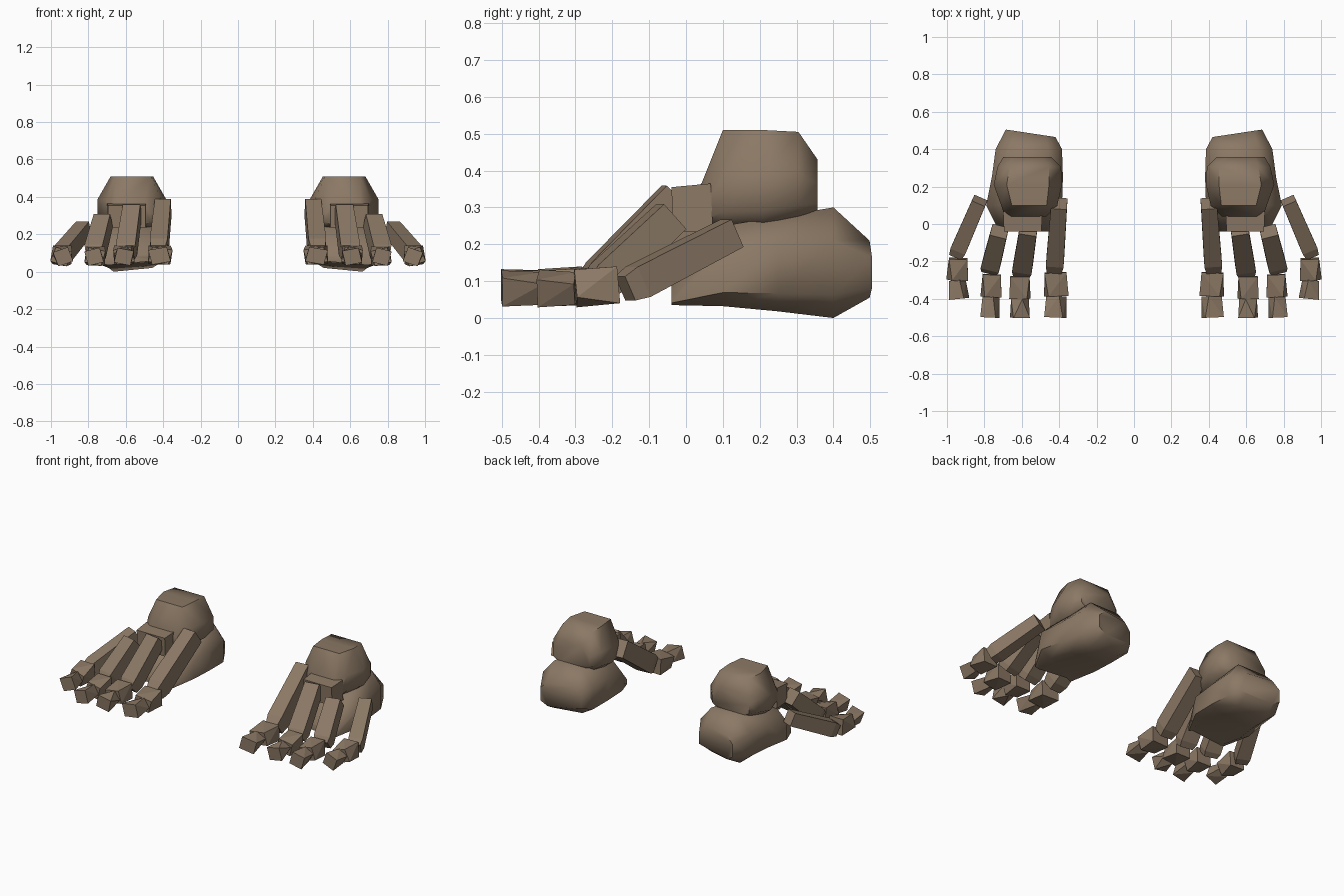
import bpy, bmesh, math
from mathutils import Vector

if "Cube" in bpy.data.objects:
    bpy.data.objects.remove(bpy.data.objects["Cube"])

bone = bpy.data.materials.new("brown bone")
bone.diffuse_color = (0.26, 0.19, 0.13, 1)
bone.use_nodes = True
bone.node_tree.nodes["Principled BSDF"].inputs["Base Color"].default_value = bone.diffuse_color


def skin(name, rings, side, smooth=False):
    """Join equal-sized rings of points into a closed solid."""
    bm = bmesh.new()
    loops = [[bm.verts.new((p[0] * side, p[1], p[2])) for p in r] for r in rings]
    n = len(loops[0])
    for a, b in zip(loops, loops[1:]):
        for i in range(n):
            j = (i + 1) % n
            bm.faces.new((a[i], a[j], b[j], b[i]))
    bm.faces.new(loops[0])
    bm.faces.new(loops[-1])
    bmesh.ops.recalc_face_normals(bm, faces=bm.faces)
    if not smooth:
        bmesh.ops.triangulate(bm, faces=[f for f in bm.faces if len(f.verts) == 4])
    me = bpy.data.meshes.new(name)
    bm.to_mesh(me)
    bm.free()
    me.materials.append(bone)
    ob = bpy.data.objects.new(name, me)
    bpy.context.collection.objects.link(ob)
    if smooth:
        bpy.ops.object.select_all(action='DESELECT')
        ob.select_set(True)
        bpy.context.view_layer.objects.active = ob
        bpy.ops.object.shade_smooth_by_angle(angle=math.radians(58))


def beam(name, side, stations):
    """Four-sided bone through stations of (centre, width, height, roll)."""
    axis = (Vector(stations[-1][0]) - Vector(stations[0][0])).normalized()
    across = axis.cross(Vector((0, 0, 1))).normalized()
    up = across.cross(axis)
    rings = []
    for c, w, h, roll in stations:
        ring = []
        for k in range(4):
            t = math.radians(45 + 90 * k + roll)
            ring.append(Vector(c) + across * w * 0.707 * math.cos(t)
                        + up * h * 0.707 * math.sin(t))
        rings.append(ring)
    skin(name, rings, side)


def lump(name, side, sections, shoulder, tilt=0.0):
    """Eight-sided rounded bone from (y, x0, x1, z0, z1, chamfer, y skew).
    Tilt raises the inner edge of the underside."""
    rings = []
    for y, x0, x1, z0, z1, k, skew in sections:
        cx, cz, a, b = (x0 + x1) / 2, (z0 + z1) / 2, (x1 - x0) / 2, (z1 - z0) / 2
        ring = []
        for u, v in ((-k, -1), (k, -1), (1, -k), (1, shoulder),
                     (k, 1), (-k, 1), (-1, shoulder), (-1, -k)):
            lift = tilt if (u, v) == (-k, -1) else 0
            ring.append((cx + u * a, y + skew * u, cz + v * b + lift))
        rings.append(ring)
    skin(name, rings, side, True)


# Long foot bones: start, end, width, height
LONG = [((0.40, 0.11, 0.345), (0.425, -0.24, 0.10), 0.095, 0.115),
        ((0.565, -0.03, 0.33), (0.60, -0.26, 0.09), 0.105, 0.09),
        ((0.72, -0.04, 0.275), (0.77, -0.24, 0.085), 0.10, 0.10),
        ((0.825, 0.125, 0.23), (0.95, -0.165, 0.08), 0.085, 0.09)]

# Toes: base, joint, tip, width, tip roll
TOES = [((0.42, -0.26, 0.09), (0.415, -0.385, 0.085), (0.42, -0.50, 0.085), 0.12, 12),
        ((0.61, -0.28, 0.09), (0.61, -0.40, 0.085), (0.61, -0.50, 0.08), 0.105, -12),
        ((0.76, -0.27, 0.085), (0.765, -0.39, 0.08), (0.77, -0.50, 0.08), 0.10, 15),
        ((0.94, -0.185, 0.09), (0.945, -0.30, 0.08), (0.935, -0.40, 0.08), 0.10, 20)]

for side, label in ((1, "right"), (-1, "left")):
    # Ankle knuckle, narrower toward the top
    lump(label + "_ankle", side, [
        (0.04, 0.47, 0.69, 0.25, 0.36, 0.7, 0),
        (0.10, 0.41, 0.71, 0.235, 0.51, 0.62, 0),
        (0.21, 0.385, 0.75, 0.24, 0.51, 0.62, 0),
        (0.305, 0.39, 0.73, 0.26, 0.505, 0.62, 0),
        (0.357, 0.44, 0.70, 0.28, 0.43, 0.6, 0)], 0.1)
    # Block in front of the ankle that carries the long bones
    beam(label + "_instep_block", side, [
        ((0.595, 0.07, 0.30), 0.21, 0.13, 0),
        ((0.595, -0.037, 0.295), 0.20, 0.12, 0)])
    # Heel wedge with a slanted sole
    lump(label + "_heel", side, [
        (-0.04, 0.45, 0.72, 0.035, 0.09, 0.8, 0),
        (0.10, 0.385, 0.79, 0.032, 0.25, 0.66, 0),
        (0.25, 0.38, 0.76, 0.018, 0.275, 0.62, 0),
        (0.40, 0.385, 0.74, 0.0, 0.30, 0.58, 0),
        (0.485, 0.42, 0.685, 0.055, 0.21, 0.65, 0.02)], 0.4, 0.02)
    # Long bones with a slightly pinched lower end
    for i, (a, b, w, h) in enumerate(LONG):
        m = Vector(a).lerp(Vector(b), 0.88)
        beam(f"{label}_long_bone_{i + 1}", side,
             [(a, w * 0.9, h * 0.92, 0), (m, w, h, 0), (b, w * 0.82, h * 0.8, 0)])
    # Two-part toes, twisted and narrowed at the joint
    for i, (a, j, t, w, roll) in enumerate(TOES):
        beam(f"{label}_toe_base_{i + 1}", side,
             [(a, w * 0.98, 0.10, 0), (j, w * 0.92, 0.08, -roll)])
        beam(f"{label}_toe_tip_{i + 1}", side,
             [(j, w * 0.66, 0.065, 30), (t, w * 0.85, 0.08, roll)])
